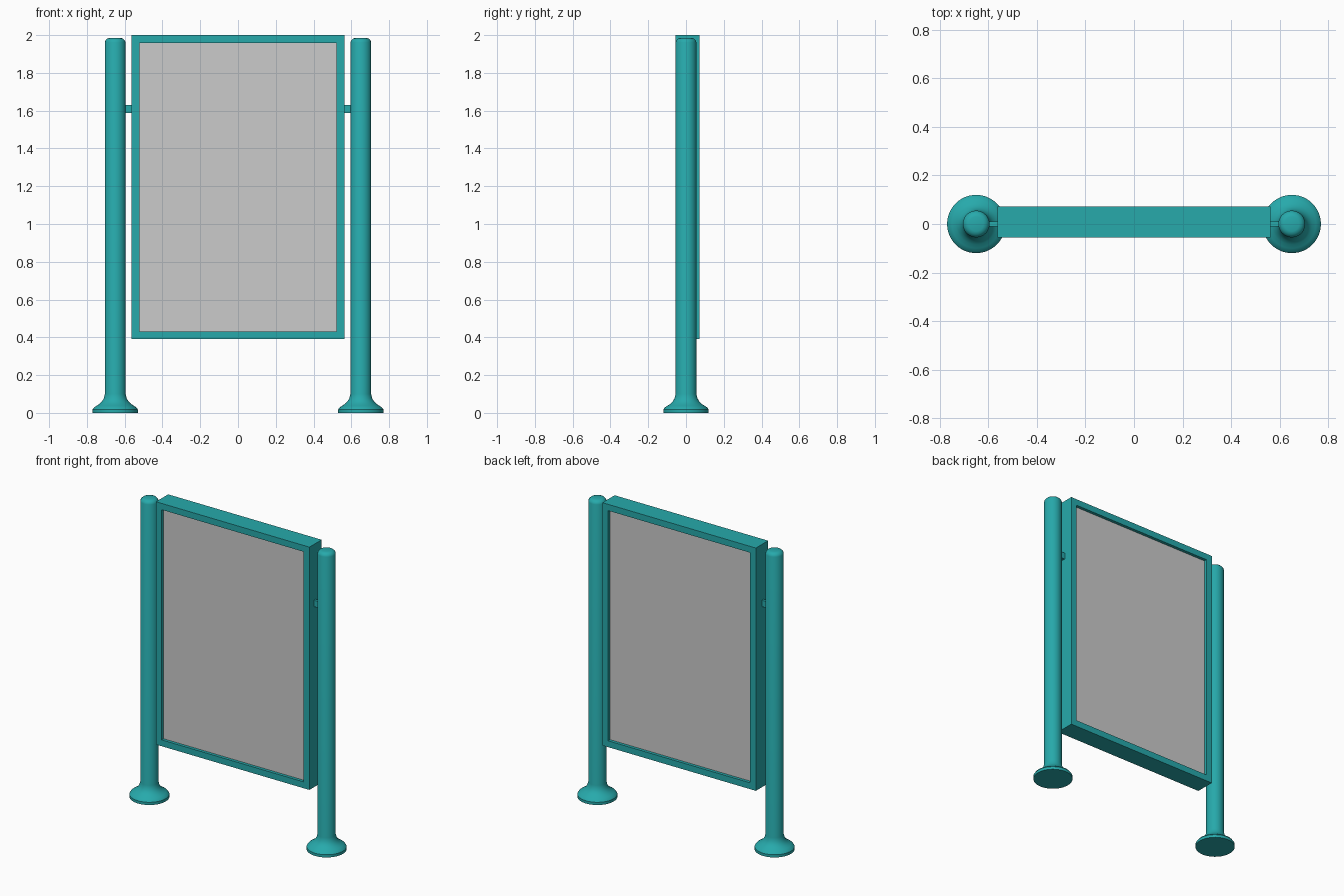
import bpy, bmesh
from math import cos, sin, tau

if "Cube" in bpy.data.objects:
    bpy.data.objects.remove(bpy.data.objects["Cube"])

teal = bpy.data.materials.new("teal_paint")
teal.diffuse_color = (0.02, 0.40, 0.41, 1)
teal.use_nodes = True
teal.node_tree.nodes["Principled BSDF"].inputs["Base Color"].default_value = teal.diffuse_color


def add_object(name, bm, mat=None):
    bmesh.ops.recalc_face_normals(bm, faces=bm.faces)
    mesh = bpy.data.meshes.new(name)
    bm.to_mesh(mesh)
    bm.free()
    ob = bpy.data.objects.new(name, mesh)
    bpy.context.collection.objects.link(ob)
    if mat:
        mesh.materials.append(mat)
    return ob


def box(name, x, y, z, mat=None):
    bm = bmesh.new()
    bmesh.ops.create_cube(bm, size=1)
    for v in bm.verts:
        v.co = [a + (c + 0.5) * (b - a) for c, (a, b) in zip(v.co, (x, y, z))]
    return add_object(name, bm, mat)


def lathe(name, cx, profile, mat, sides=48):
    bm = bmesh.new()
    rings = [[bm.verts.new((cx + r * cos(tau * i / sides), r * sin(tau * i / sides), z))
              for i in range(sides)] for r, z in profile]
    for lo, hi in zip(rings, rings[1:]):
        for i in range(sides):
            j = (i + 1) % sides
            bm.faces.new((lo[i], lo[j], hi[j], hi[i]))
    bm.faces.new(rings[0])
    bm.faces.new(rings[-1])
    ob = add_object(name, bm, mat)
    bpy.ops.object.select_all(action='DESELECT')
    ob.select_set(True)
    bpy.context.view_layer.objects.active = ob
    bpy.ops.object.shade_smooth_by_angle(angle=0.6)
    return ob


# Sign frame: rectangular ring with depth
X, Z0, Z1, Y0, Y1, B = 0.563, 0.39, 2.0, -0.056, 0.072, 0.042
bm = bmesh.new()
loops = []
for inset, y in ((0, Y0), (0, Y1), (B, Y1), (B, Y0)):
    a, lo, hi = X - inset, Z0 + inset, Z1 - inset
    loops.append([bm.verts.new((px, y, pz))
                  for px, pz in ((-a, lo), (a, lo), (a, hi), (-a, hi))])
for k in range(4):
    p, q = loops[k], loops[(k + 1) % 4]
    for i in range(4):
        j = (i + 1) % 4
        bm.faces.new((p[i], p[j], q[j], q[i]))
add_object("sign_frame", bm, teal)

# Grey display panel, recessed on both faces
box("display_panel", (-X + B, X - B), (Y0 + 0.02, Y1 - 0.02), (Z0 + B, Z1 - B))

# Posts with flared feet and rounded caps, plus the brackets
post = [(0.12, 0), (0.12, 0.018), (0.113, 0.028), (0.1, 0.037), (0.084, 0.047),
        (0.071, 0.06), (0.061, 0.076), (0.055, 0.1), (0.055, 1.962),
        (0.051, 1.972), (0.042, 1.981), (0.03, 1.985)]
for side, s in (("left", -1), ("right", 1)):
    lathe(side + "_post", s * 0.65, post, teal)
    box(side + "_bracket", sorted((s * 0.555, s * 0.61)), (-0.01, 0.01), (1.588, 1.63), teal)
